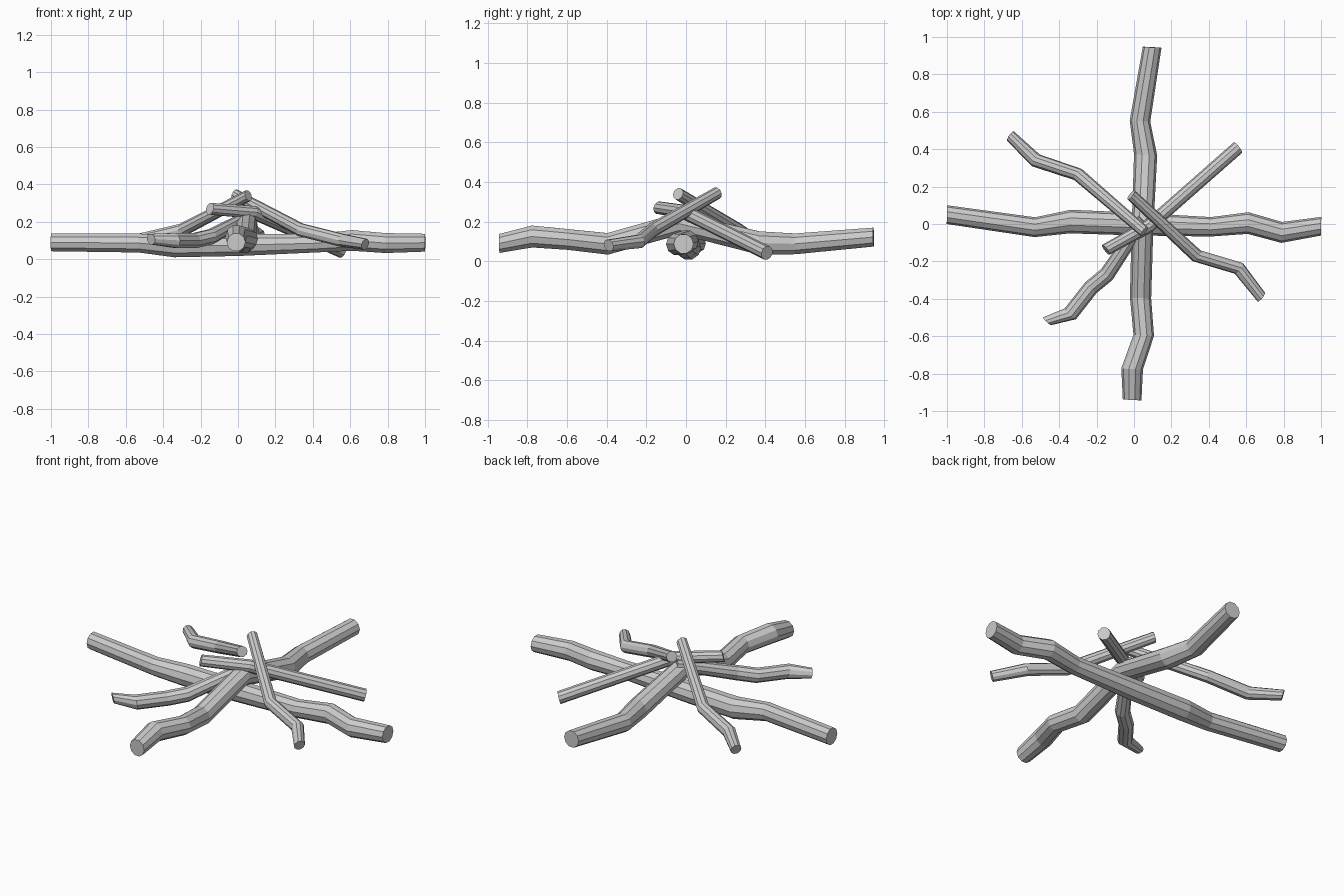
import bpy, bmesh, math
from mathutils import Vector

if "Cube" in bpy.data.objects:
    bpy.data.objects.remove(bpy.data.objects["Cube"])

SIDES = 10


def stick(name, stations):
    """Crooked stick: every ring is perpendicular to the line between its ends."""
    pts = [Vector(s[:3]) for s in stations]
    axis = (pts[-1] - pts[0]).normalized()
    side = axis.cross(Vector((0, 0, 1))).normalized()
    up = side.cross(axis)
    bm = bmesh.new()
    rings = []
    for p, s in zip(pts, stations):
        ring = []
        for i in range(SIDES):
            a = 2 * math.pi * i / SIDES
            ring.append(bm.verts.new(p + s[3] * (math.cos(a) * side + math.sin(a) * up)))
        rings.append(ring)
    for r0, r1 in zip(rings, rings[1:]):
        for i in range(SIDES):
            j = (i + 1) % SIDES
            bm.faces.new((r0[i], r0[j], r1[j], r1[i]))
    bm.faces.new(rings[0])
    bm.faces.new(rings[-1])
    bmesh.ops.recalc_face_normals(bm, faces=bm.faces)
    mesh = bpy.data.meshes.new(name)
    bm.to_mesh(mesh)
    bm.free()
    ob = bpy.data.objects.new(name, mesh)
    bpy.context.collection.objects.link(ob)


# Two thick logs crossing at the bottom (x, y, z, radius)
stick("base_log", [
    (-1, .05, .09, .05), (-.53, -.017, .086, .053), (-.34, .013, .07, .063),
    (0, 0, .075, .061), (.41, -.015, .085, .052), (.61, .005, .10, .058),
    (.79, -.045, .086, .056), (1, -.012, .088, .05)])
stick("crossing_log", [
    (-.01, -.94, .09, .05), (-.01, -.775, .125, .058), (.052, -.595, .11, .055),
    (.035, -.395, .088, .057), (.045, -.03, .19, .058), (.062, .37, .092, .062),
    (.032, .55, .088, .055), (.097, .945, .122, .05)])

# Thinner sticks leaning on the crossing
stick("leaning_stick_back_right", [
    (-.15, -.138, .27, .033), (.08, -.01, .25, .036), (.555, .408, .042, .036)])
stick("leaning_stick_back_left", [
    (.055, -.04, .34, .031), (-.30, .265, .155, .036), (-.525, .34, .10, .038),
    (-.66, .47, .08, .031)])
stick("leaning_stick_front_right", [
    (-.015, .155, .343, .031), (.335, -.17, .157, .036), (.56, -.237, .10, .036),
    (.68, -.39, .08, .031)])
stick("leaning_stick_front_left", [
    (-.465, -.52, .107, .03), (-.34, -.48, .10, .042), (-.23, -.34, .10, .042),
    (-.145, -.27, .12, .042), (.05, .02, .225, .034)])
